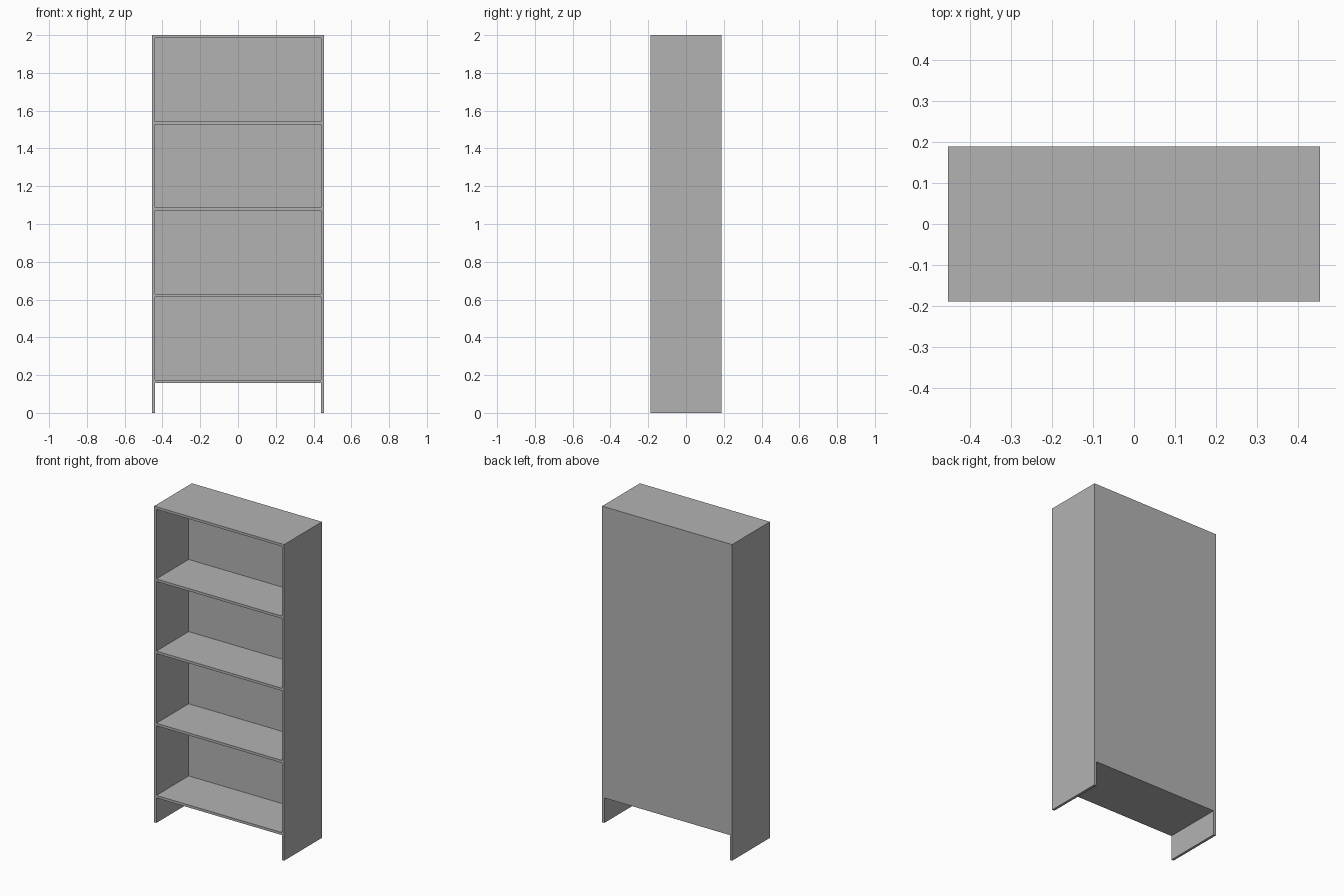
import bpy
import bmesh
from mathutils import Matrix, Vector

cube = bpy.data.objects.get("Cube")
if cube:
    bpy.data.objects.remove(cube, do_unlink=True)

WIDTH, DEPTH, HEIGHT = 0.91, 0.378, 2.0
BOARD = 0.016      # thickness of sides and shelves
BACK = 0.055       # thickness of back panel
FOOT = 0.158       # underside of the lowest shelf
BAYS = 4

grey = bpy.data.materials.new("plain_grey")
grey.use_nodes = True
colour = (0.45, 0.45, 0.45, 1.0)
grey.diffuse_color = colour
grey.node_tree.nodes["Principled BSDF"].inputs["Base Color"].default_value = colour


def panel(name, low, high):
    """Flat board between two opposite corners."""
    low, high = Vector(low), Vector(high)
    bm = bmesh.new()
    bmesh.ops.create_cube(bm, size=1.0, matrix=Matrix.Diagonal((*(high - low), 1.0)))
    mesh = bpy.data.meshes.new(name)
    bm.to_mesh(mesh)
    bm.free()
    mesh.materials.append(grey)
    obj = bpy.data.objects.new(name, mesh)
    obj.location = (low + high) / 2
    bpy.context.collection.objects.link(obj)
    return obj


half_w, half_d = WIDTH / 2, DEPTH / 2
inner = half_w - BOARD
back_y = half_d - BACK

# Sides run to the floor and form the feet
panel("left_side", (inner, -half_d, 0), (half_w, half_d, HEIGHT))
panel("right_side", (-half_w, -half_d, 0), (-inner, half_d, HEIGHT))

# Back panel sits flush between the sides
panel("back_panel", (-inner, back_y, FOOT), (inner, half_d, HEIGHT))

# Evenly spaced boards: bottom shelf, middle shelves, top
step = (HEIGHT - FOOT - BOARD) / BAYS
for i in range(BAYS + 1):
    name = {0: "bottom_shelf", BAYS: "top_board"}.get(i, f"shelf_{i}")
    z = FOOT + i * step
    panel(name, (-inner, -half_d, z), (inner, back_y, z + BOARD))
